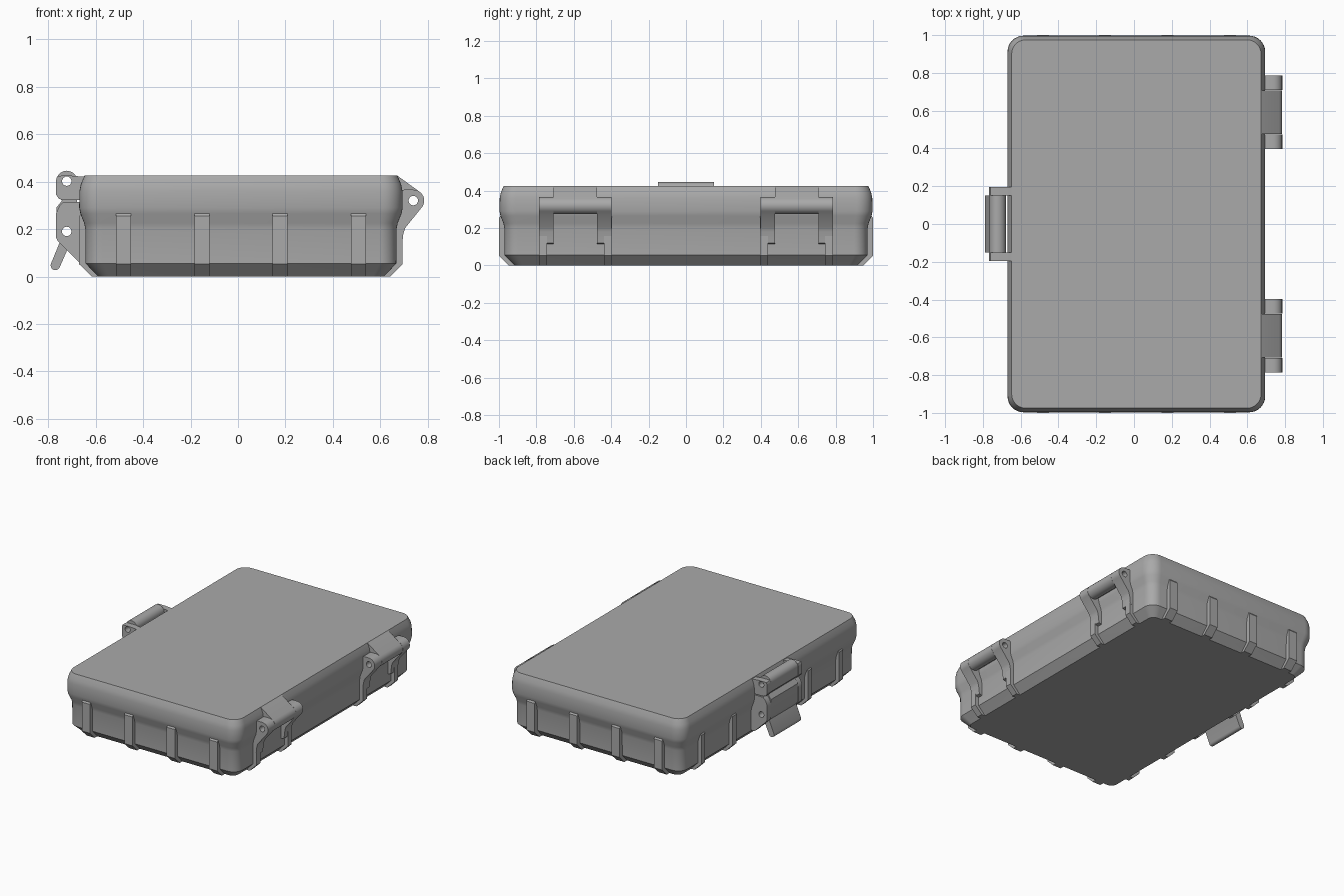
import bpy, bmesh
from math import sin, cos, radians
from mathutils import Matrix, Vector

cube = bpy.data.objects.get("Cube")
if cube:
    bpy.data.objects.remove(cube, do_unlink=True)

grey = bpy.data.materials.new("plain_grey")
grey.use_nodes = True
colour = (0.4, 0.4, 0.4, 1)
grey.diffuse_color = colour
grey.node_tree.nodes["Principled BSDF"].inputs["Base Color"].default_value = colour

CENTRE_X = 0.0125
HALF_X, HALF_Y = 0.682, 0.997


def finish(name, bm, angle=30):
    bmesh.ops.recalc_face_normals(bm, faces=bm.faces)
    mesh = bpy.data.meshes.new(name)
    bm.to_mesh(mesh)
    bm.free()
    mesh.materials.append(grey)
    obj = bpy.data.objects.new(name, mesh)
    bpy.context.collection.objects.link(obj)
    bpy.ops.object.select_all(action="DESELECT")
    obj.select_set(True)
    bpy.context.view_layer.objects.active = obj
    bpy.ops.object.shade_smooth_by_angle(angle=radians(angle))
    return obj


def arc(centre, radius, start, end, steps=14):
    angles = [radians(start + (end - start) * i / steps) for i in range(steps + 1)]
    return [(centre[0] + radius * cos(a), centre[1] + radius * sin(a)) for a in angles]


def plate(name, outline, y0, y1, holes=(), radius=0.02, turn=None):
    """Extrude an x-z outline from y0 to y1, leaving round holes open."""
    bm = bmesh.new()
    loops = [outline] + [arc(h, radius, 0, 337.5, 15) for h in holes]
    edges = []
    for loop in loops:
        verts = [bm.verts.new((x, y0, z)) for x, z in loop]
        edges += [bm.edges.new((verts[i - 1], verts[i])) for i in range(len(verts))]
    bmesh.ops.triangle_fill(bm, edges=edges, use_beauty=True, normal=(0, -1, 0))
    out = bmesh.ops.extrude_face_region(bm, geom=bm.faces[:], use_keep_orig=True)
    verts = [v for v in out["geom"] if isinstance(v, bmesh.types.BMVert)]
    bmesh.ops.translate(bm, verts=verts, vec=Vector((0, y1 - y0, 0)))
    if turn:
        bmesh.ops.transform(bm, matrix=turn, verts=bm.verts)
    return finish(name, bm)


# Case shell: rounded rectangles stacked as (height, inset)
def rounded_ring(bm, z, inset, corner=0.085):
    r = corner - inset * 0.5
    cx, cy = HALF_X - inset - r, HALF_Y - inset - r
    points = []
    for i, (sx, sy) in enumerate([(1, 1), (-1, 1), (-1, -1), (1, -1)]):
        points += arc((sx * cx, sy * cy), r, i * 90, i * 90 + 90, 8)
    return [bm.verts.new((x + CENTRE_X, y, z)) for x, y in points]


levels = [(0, 0.08), (0.055, 0.027), (0.2, 0.026), (0.225, 0.021), (0.265, 0.005),
          (0.29, 0), (0.36, 0.001), (0.39, 0.007), (0.425, 0.022)]
bm = bmesh.new()
rings = [rounded_ring(bm, z, inset) for z, inset in levels]
for low, high in zip(rings, rings[1:]):
    for i in range(len(low)):
        bm.faces.new((low[i - 1], low[i], high[i], high[i - 1]))
bm.faces.new(rings[0])
bm.faces.new(rings[-1])
finish("case_shell", bm, 25)


# Ribs around the lower half
def rib(name, reach, offset, width, degrees):
    outline = [(reach - 0.1, 0), (reach - 0.053, 0), (reach, 0.052), (reach, 0.255),
               (reach - 0.02, 0.28), (reach - 0.1, 0.28)]
    turn = Matrix.Translation((CENTRE_X, 0, 0)) @ Matrix.Rotation(radians(degrees), 4, "Z")
    plate(name, outline, offset - width / 2, offset + width / 2, turn=turn)


for i in range(4):
    x = -0.495 + 0.33 * i
    rib("front_rib", 1.0, x, 0.063, -90)
    rib("back_rib", 1.0, -x, 0.063, 90)
for y in (-0.765, -0.418, 0.418, 0.765):
    rib("hinge_side_rib", HALF_X, y, 0.043, 0)
    rib("latch_side_rib", HALF_X, y, 0.043, 180)

# Hinges: a lid knuckle between two ears, open through the pin hole
pin = (0.739, 0.32)
knuckle = [(0.64, 0.41), (0.672, 0.425)] + arc(pin, 0.046, 52, -150) + [(0.66, 0.29)]
ear = [(0.65, 0.34), (0.70, 0.366)] + arc(pin, 0.046, 90, -42) + [
    (0.705, 0.205), (0.697, 0.18), (0.69, 0.12), (0.65, 0.11)]
for y in (-0.592, 0.592):
    plate("hinge_knuckle", knuckle, y - 0.116, y + 0.116, [pin])
    for side in (-1, 1):
        middle = y + side * 0.156
        plate("hinge_ear", ear, middle - 0.039, middle + 0.039, [pin])

# Latch ears on the lid and on the lower half
top_pin, low_pin = (-0.722, 0.402), (-0.722, 0.19)
lid_ear = [(-0.64, 0.42), (-0.70, 0.425), (-0.742, 0.425)] + arc(top_pin, 0.045, 150, 180, 4) + [
    (-0.767, 0.345), (-0.755, 0.328), (-0.735, 0.322), (-0.64, 0.322)]
body_ear = [(-0.62, 0.315), (-0.735, 0.315), (-0.753, 0.298), (-0.767, 0.265),
            (-0.767, 0.165), (-0.758, 0.147), (-0.67, 0.06), (-0.62, 0.06)]
for side in (-1, 1):
    ends = sorted((side * 0.152, side * 0.195))
    plate("lid_latch_ear", lid_ear, *ends, [top_pin])
    plate("body_latch_ear", body_ear, *ends, [low_pin])

# Latch: barrel, plate and slanted pull tab in one profile
latch = arc(top_pin, 0.044, 0, 180) + [
    (-0.766, 0.345), (-0.742, 0.32), (-0.766, 0.29), (-0.766, 0.17), (-0.752, 0.143)]
latch += arc((-0.77, 0.047), 0.02, 160, 340, 8) + [(-0.714, 0.125), (-0.68, 0.17)]
plate("latch", latch, -0.15, 0.15, [top_pin, low_pin])
